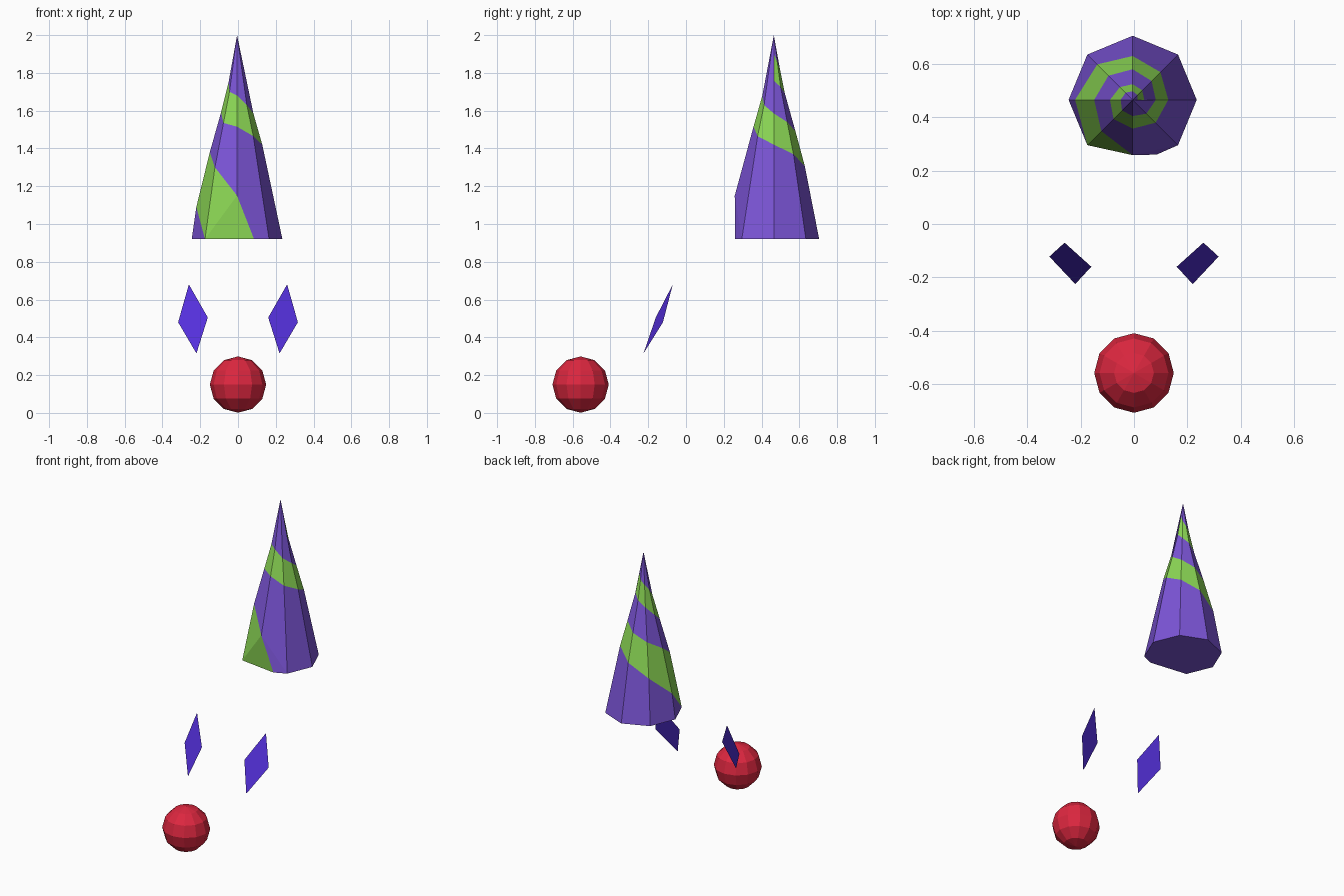
import bpy, bmesh
from math import cos, sin, pi

if "Cube" in bpy.data.objects:
    bpy.data.objects.remove(bpy.data.objects["Cube"])


def material(name, rgb):
    m = bpy.data.materials.new(name)
    m.diffuse_color = (*rgb, 1)
    m.use_nodes = True
    m.node_tree.nodes["Principled BSDF"].inputs["Base Color"].default_value = m.diffuse_color
    return m


violet = material("violet", (0.20, 0.09, 0.68))
green = material("green", (0.26, 0.68, 0.09))
indigo = material("indigo", (0.09, 0.03, 0.72))
red = material("red", (0.72, 0.02, 0.05))


def add_object(name, bm, mats):
    mesh = bpy.data.meshes.new(name)
    bm.to_mesh(mesh)
    bm.free()
    for m in mats:
        mesh.materials.append(m)
    ob = bpy.data.objects.new(name, mesh)
    bpy.context.collection.objects.link(ob)
    return ob


# Horn: eight-sided cone wrapped by a spiral stripe that descends two turns
BASE, TIP = 0.92, 2.0
PROFILE = [(0.92, 0.24), (1.15, 0.207), (1.31, 0.163), (1.5, 0.112),
           (1.64, 0.07), (1.75, 0.045), (2.0, 0.0)]
LOWER = [1.76, 1.725, 1.69, 1.65, 1.59, 1.535, 1.515, 1.465,
         1.42, 1.37, 1.305, 1.22, 1.09] + [BASE] * 4
UPPER = [1.90, 1.86, 1.82, 1.79, 1.75, 1.70, 1.68, 1.63,
         1.585, 1.54, 1.49, 1.44, 1.38, 1.30, 1.15] + [BASE] * 2


def radius(z):
    for (z0, r0), (z1, r1) in zip(PROFILE, PROFILE[1:]):
        if z <= z1:
            return r0 + (r1 - r0) * (z - z0) / (z1 - z0)
    return 0.0


def horn_point(k, z):
    if k % 8 == 6 and z <= BASE:      # flattened front corner of the base
        return (0.085, 0.26, BASE)
    a, r = k * pi / 4, radius(z)
    return (-0.005 + r * cos(a), 0.465 + r * sin(a), z)


def levels(k):
    """Stripe heights on corner k, from base to tip."""
    pad = min(k + 8, 16)
    return [BASE, LOWER[pad], UPPER[pad], LOWER[k], UPPER[k], TIP]


bm = bmesh.new()
for k in range(8):
    left, right = levels(k), levels(k + 1)
    for i in range(5):
        pts = []
        for p in (horn_point(k, left[i]), horn_point(k + 1, right[i]),
                  horn_point(k + 1, right[i + 1]), horn_point(k, left[i + 1])):
            if p not in pts:
                pts.append(p)
        if i == 4:                    # collapse the tip to one point
            pts = [p for p in pts if p[2] < TIP] + [(-0.005, 0.465, TIP)]
        if len(pts) < 3:
            continue
        striped = i == 3 or (i == 1 and k < 5) or (k == 5 and i == 1)
        # the stripe's front end folds across the flattened corner
        groups = [pts]
        if k == 5 and i == 1:
            groups = [pts[:3], [pts[0]] + pts[2:]]
        for g in groups:
            f = bm.faces.new([bm.verts.new(p) for p in g])
            f.material_index = int(striped)
bm.faces.new([bm.verts.new(horn_point(k, BASE)) for k in reversed(range(8))])
bmesh.ops.remove_doubles(bm, verts=bm.verts, dist=0.0005)
bmesh.ops.recalc_face_normals(bm, faces=bm.faces)
add_object("horn", bm, [violet, green])

# Eyes: thin tilted diamonds, mirrored across x
EYE = [(0.26, -0.07, 0.68), (0.16, -0.16, 0.505),
       (0.22, -0.225, 0.315), (0.317, -0.122, 0.48)]
for side, name in ((-1, "left_eye"), (1, "right_eye")):
    bm = bmesh.new()
    pts = [(side * x, y, z) for x, y, z in EYE]
    f = bm.faces.new([bm.verts.new(p) for p in pts])
    f.normal_update()
    if f.normal.y > 0:
        f.normal_flip()
    add_object(name, bm, [indigo])

# Nose: low-poly ball
bm = bmesh.new()
bmesh.ops.create_uvsphere(bm, u_segments=12, v_segments=6, radius=0.149)
nose = add_object("nose", bm, [red])
nose.location = (0, -0.558, 0.15)
